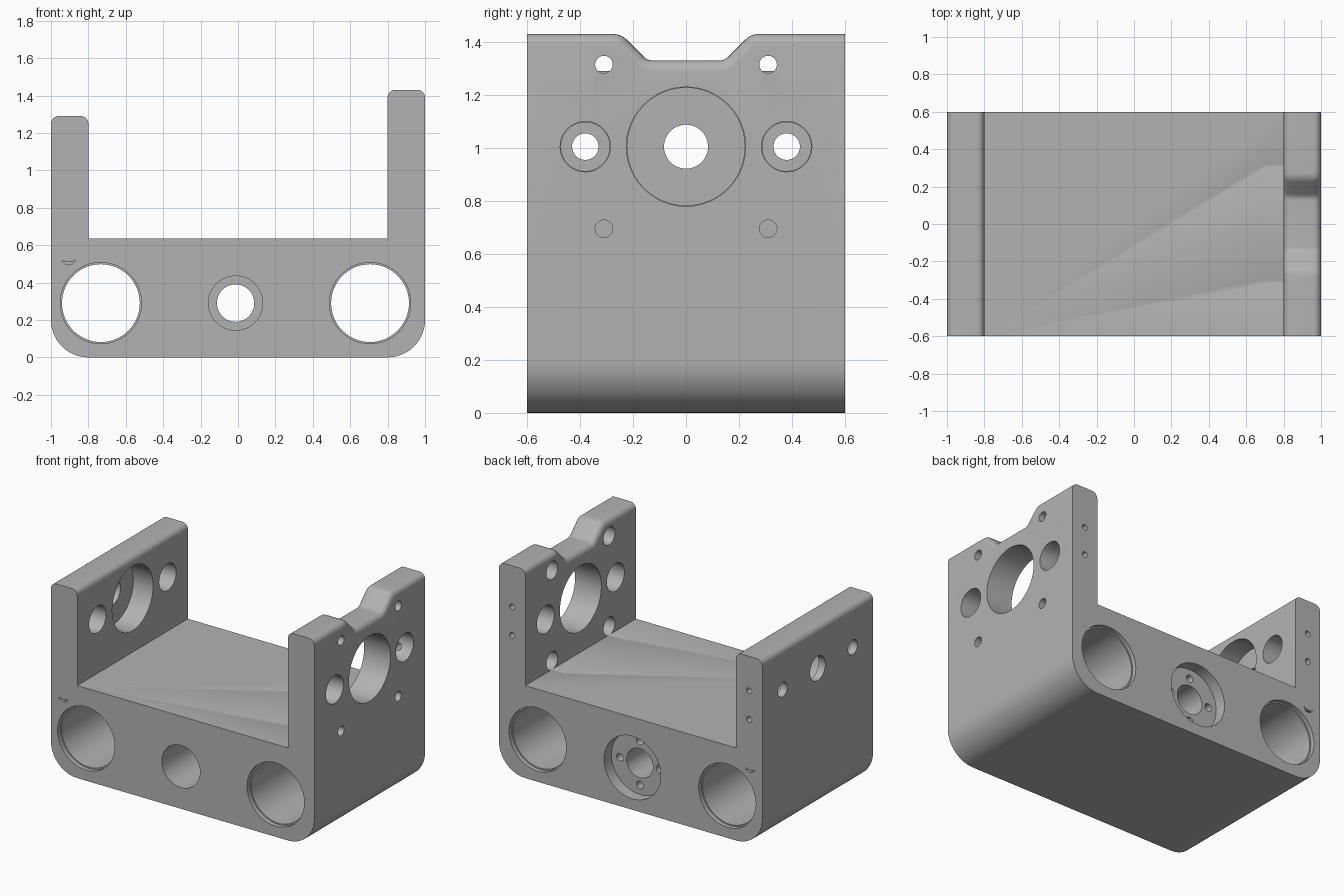
import bpy, bmesh, math
from mathutils import Vector, Matrix

cube = bpy.data.objects.get("Cube")
if cube:
    bpy.data.objects.remove(cube, do_unlink=True)

metal = bpy.data.materials.new("plain grey metal")
metal.use_nodes = True
grey = (0.45, 0.45, 0.45, 1)
metal.diffuse_color = grey
metal.node_tree.nodes["Principled BSDF"].inputs["Base Color"].default_value = grey


def make_object(name, bm):
    bmesh.ops.recalc_face_normals(bm, faces=bm.faces[:])
    mesh = bpy.data.meshes.new(name)
    bm.to_mesh(mesh)
    bm.free()
    mesh.materials.append(metal)
    ob = bpy.data.objects.new(name, mesh)
    bpy.context.collection.objects.link(ob)
    return ob


def prism(name, points, sweep):
    """Extrude a closed outline along a vector."""
    bm = bmesh.new()
    face = bm.faces.new([bm.verts.new(p) for p in points])
    out = bmesh.ops.extrude_face_region(bm, geom=[face])
    moved = [v for v in out["geom"] if isinstance(v, bmesh.types.BMVert)]
    bmesh.ops.translate(bm, verts=moved, vec=sweep)
    return make_object(name, bm)


def rounded(corners, segments=6):
    """Round 2D corners given as (a, b, radius)."""
    result = []
    for i, (a, b, r) in enumerate(corners):
        p = Vector((a, b))
        if r == 0:
            result.append(p)
            continue
        u = (Vector(corners[i - 1][:2]) - p).normalized()
        v = (Vector(corners[(i + 1) % len(corners)][:2]) - p).normalized()
        half = u.angle(v) / 2
        centre = p + (u + v).normalized() * (r / math.sin(half))
        start = p + u * (r / math.tan(half)) - centre
        end = p + v * (r / math.tan(half)) - centre
        turn = start.angle(end)
        for k in range(segments + 1):
            t = k / segments
            w = (start * math.sin((1 - t) * turn) + end * math.sin(t * turn)) / math.sin(turn)
            result.append(centre + w)
    return result


def subtract(body, cutter):
    cutter.hide_render = True
    mod = body.modifiers.new("cut", "BOOLEAN")
    mod.operation = "DIFFERENCE"
    mod.solver = "EXACT"
    mod.object = cutter
    bpy.context.view_layer.objects.active = body
    bpy.ops.object.modifier_apply(modifier=mod.name)
    bpy.data.objects.remove(cutter, do_unlink=True)


def bore(body, axis, a, z, steps, sides=48):
    """Cut a stepped round hole; steps are (position, radius) along the axis."""
    bm = bmesh.new()
    rings = []
    for pos, r in steps:
        ring = []
        for k in range(sides):
            t = math.tau * k / sides
            c, s = a + r * math.cos(t), z + r * math.sin(t)
            ring.append(bm.verts.new((pos, c, s) if axis == "x" else (c, pos, s)))
        rings.append(ring)
    for lo, hi in zip(rings, rings[1:]):
        for k in range(sides):
            n = (k + 1) % sides
            bm.faces.new((lo[k], lo[n], hi[n], hi[k]))
    bm.faces.new(rings[0])
    bm.faces.new(rings[-1])
    subtract(body, make_object("hole_cutter", bm))


# U-shaped bracket with one taller wall
outline = rounded([(-1, 0, 0.2), (1, 0, 0.2), (1, 1.43, 0), (0.8, 1.43, 0),
                   (0.8, 0.635, 0), (-0.8, 0.635, 0), (-0.8, 1.29, 0), (-1, 1.29, 0)], 14)
body = prism("bracket_body", [(p.x, -0.6, p.y) for p in outline], (0, 1.2, 0))

# Sloped notch in the tall wall
notch = rounded([(-0.35, 1.6, 0), (-0.35, 1.43, 0), (-0.245, 1.43, 0.07), (-0.145, 1.33, 0.05),
                 (0.145, 1.33, 0.05), (0.245, 1.43, 0.07), (0.35, 1.43, 0), (0.35, 1.6, 0)])
subtract(body, prism("notch_cutter", [(0.7, p.x, p.y) for p in notch], (0.4, 0, 0)))

# Rounded long edges along the wall tops
bm = bmesh.new()
bm.from_mesh(body.data)
bmesh.ops.dissolve_degenerate(bm, dist=0.0005, edges=bm.edges[:])
long_edges = [e for e in bm.edges
              if min(v.co.z for v in e.verts) > 1.28
              and abs(e.verts[0].co.x - e.verts[1].co.x) < 0.001
              and abs(e.verts[0].co.y - e.verts[1].co.y) > 0.001
              and e.calc_face_angle(0) > 1]
bmesh.ops.bevel(bm, geom=long_edges, offset=0.04, offset_type="OFFSET",
                segments=6, profile=0.5, affect="EDGES")
bm.to_mesh(body.data)
bm.free()

# Large lengthwise bores with a shallow lip at each end
for x in (-0.733, 0.706):
    bore(body, "y", x, 0.29, [(-0.7, 0.217), (-0.57, 0.217), (-0.57, 0.208),
                              (0.57, 0.208), (0.57, 0.217), (0.7, 0.217)], 64)

# Central stepped bore with a flange recess and four screw holes at the back
mid = -0.013
bore(body, "y", mid, 0.29, [(-0.7, 0.145), (0.3, 0.145), (0.3, 0.1),
                            (0.52, 0.1), (0.52, 0.215), (0.7, 0.215)])
for k in range(4):
    t = k * math.pi / 2
    bore(body, "y", mid + 0.15 * math.cos(t), 0.29 + 0.15 * math.sin(t),
         [(0.4, 0.026), (0.56, 0.026)], 20)

# Bearing holes: through the tall wall, stepped in the short wall
for y, big, small in ((0, 0.225, 0.083), (-0.38, 0.095, 0.05), (0.38, 0.095, 0.05)):
    bore(body, "x", y, 1.005, [(0.7, big), (1.1, big)])
    bore(body, "x", y, 1.005, [(-1.1, small), (-0.95, small),
                               (-0.95, big - 0.003), (-0.7, big - 0.003)])

# Counterbored screw holes in the tall wall
for y in (-0.31, 0.31):
    for z in (0.695, 1.315):
        bore(body, "x", y, z, [(0.7, 0.062), (0.9, 0.062), (0.9, 0.033), (1.1, 0.033)], 28)

# Small threaded holes in the back ends of the walls
for x, heights in ((0.9, (0.953, 1.148)), (-0.9, (0.858, 1.054))):
    for z in heights:
        bore(body, "y", x, z, [(0.4, 0.02), (0.7, 0.02)], 20)

# Small crescent marks on the end faces
arc = [math.pi + math.pi * k / 10 for k in range(11)]
mark = [(0.034 * math.cos(t), 0.03 * math.sin(t)) for t in arc]
mark += [(0.034 * math.cos(t), 0.015 * math.sin(t)) for t in reversed(arc[1:-1])]
for y in (-0.62, 0.58):
    subtract(body, prism("mark_cutter", [(-0.905 + a, y, 0.525 + b) for a, b in mark], (0, 0.04, 0)))

# Smooth round surfaces, sharp machined edges
bpy.ops.object.select_all(action="DESELECT")
body.select_set(True)
bpy.context.view_layer.objects.active = body
bpy.ops.object.shade_smooth_by_angle(angle=math.radians(30))
